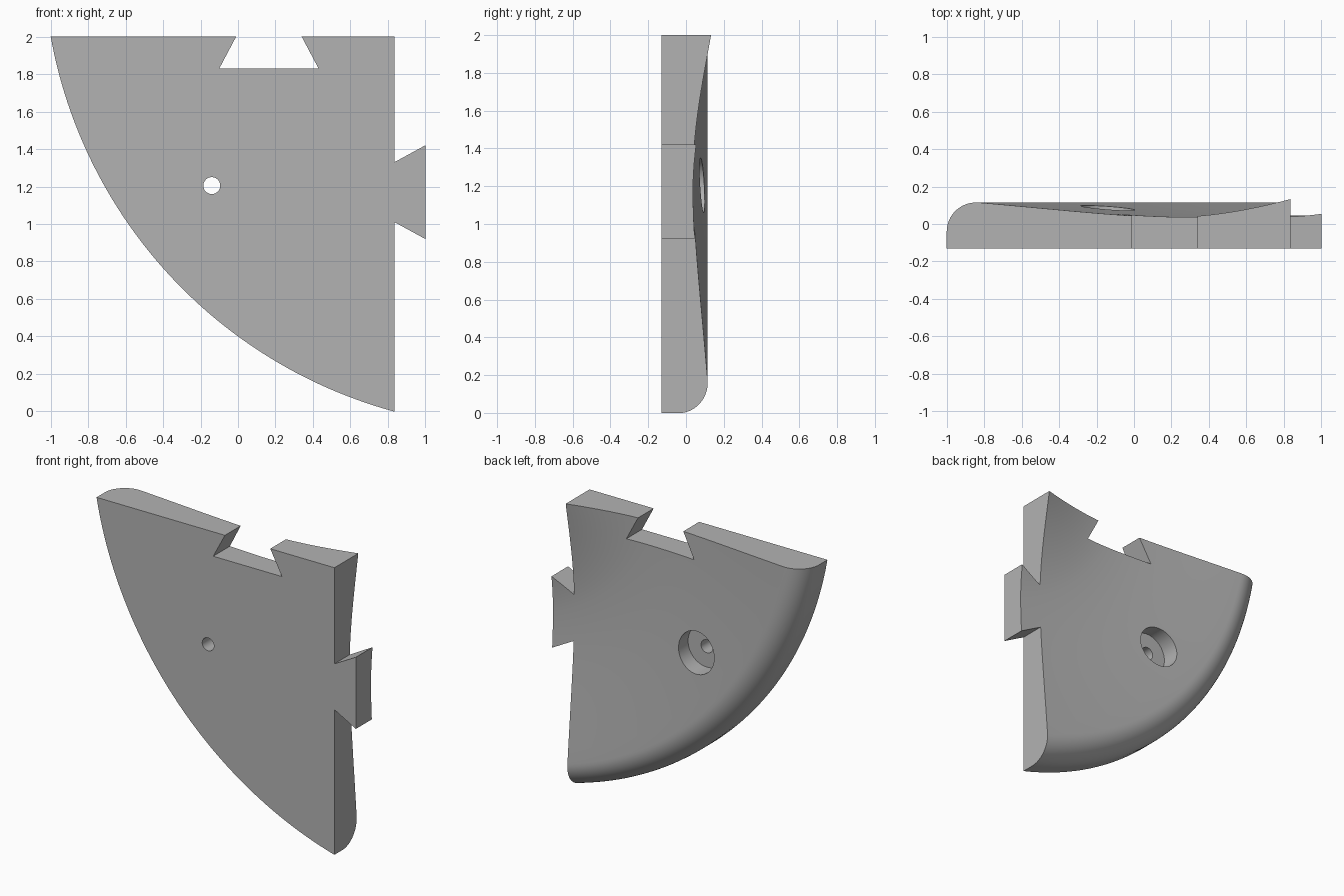
import bpy, bmesh, math
from mathutils import Vector
from mathutils.geometry import interpolate_bezier

cube = bpy.data.objects.get("Cube")
if cube:
    bpy.data.objects.remove(cube)

FRONT = -0.13               # flat front plane
CX, CZ, R = 1.5, 2.45, 2.54  # axis of the curved rim
HOLE = (-0.14, 1.205)

grey = bpy.data.materials.new("plain_grey")
grey.use_nodes = True
grey.diffuse_color = (0.45, 0.45, 0.45, 1)
grey.node_tree.nodes["Principled BSDF"].inputs["Base Color"].default_value = (0.45, 0.45, 0.45, 1)


def make_object(name, bm):
    bmesh.ops.recalc_face_normals(bm, faces=bm.faces)
    mesh = bpy.data.meshes.new(name)
    bm.to_mesh(mesh)
    bm.free()
    mesh.materials.append(grey)
    obj = bpy.data.objects.new(name, mesh)
    bpy.context.collection.objects.link(obj)
    return obj


def skin(name, rings):
    """Solid through a row of matching closed rings, capped at both ends."""
    bm = bmesh.new()
    loops = [[bm.verts.new(p) for p in ring] for ring in rings]
    n = len(loops[0])
    for a, b in zip(loops, loops[1:]):
        for i in range(n):
            j = (i + 1) % n
            bm.faces.new((a[i], a[j], b[j], b[i]))
    bm.faces.new(loops[0])
    bm.faces.new(loops[-1])
    return make_object(name, bm)


def prism(name, outline, y0, y1):
    return skin(name, [[(x, y, z) for x, z in outline] for y in (y0, y1)])


def circle(radius, n=64):
    return [(HOLE[0] + radius * math.cos(math.tau * i / n),
             HOLE[1] + radius * math.sin(math.tau * i / n)) for i in range(n)]


def bezier(*pts):
    return [tuple(p)[:2] for p in interpolate_bezier(*[Vector((*p, 0)) for p in pts], 16)]


# Dished back profile as (radius, y), with a rounded outer rim
ROUND = 0.155
dish = [(0.7, 0.17)]
dish += bezier((0.805, 0.132), (1.0, 0.07), (1.2, 0.037), (1.37, 0.037))
dish += bezier((1.37, 0.037), (1.62, 0.037), (1.9, 0.073), (2.366, 0.114))[1:]
for i in range(1, 15):
    a = math.radians(97) * (1 - i / 14)
    dish.append((R - ROUND + ROUND * math.cos(a), -0.04 + ROUND * math.sin(a)))
dish += [(R, -0.3), (0.7, -0.3)]

# Sweep the profile around the rim axis
rings = []
for i in range(101):
    a = math.radians(185 + 75 * i / 100)
    rings.append([(CX + r * math.cos(a), y, CZ + r * math.sin(a)) for r, y in dish])
panel = skin("corner_panel", rings)

# Straight sides with dovetail tongue and dovetail slot
outline = [(-1.3, -0.3), (0.835, -0.3), (0.835, 1.01), (1, 0.92), (1, 1.42), (0.835, 1.33),
           (0.835, 2), (0.34, 2), (0.43, 1.83), (-0.1, 1.83), (-0.01, 2), (-1.3, 2)]
cutters = [
    (prism("outline_cutter", outline, FRONT, 0.4), 'INTERSECT'),
    (prism("screw_hole_cutter", circle(0.045), -0.4, 0.4), 'DIFFERENCE'),
    (prism("counterbore_cutter", circle(0.145), -0.03, 0.4), 'DIFFERENCE'),
]

bpy.context.view_layer.objects.active = panel
for cutter, operation in cutters:
    cutter.hide_render = True
    mod = panel.modifiers.new("cut", 'BOOLEAN')
    mod.operation = operation
    mod.solver = 'EXACT'
    mod.object = cutter
    bpy.ops.object.modifier_apply(modifier=mod.name)
    bpy.data.objects.remove(cutter)

bpy.ops.object.select_all(action='DESELECT')
panel.select_set(True)
bpy.ops.object.shade_smooth_by_angle(angle=math.radians(25))
